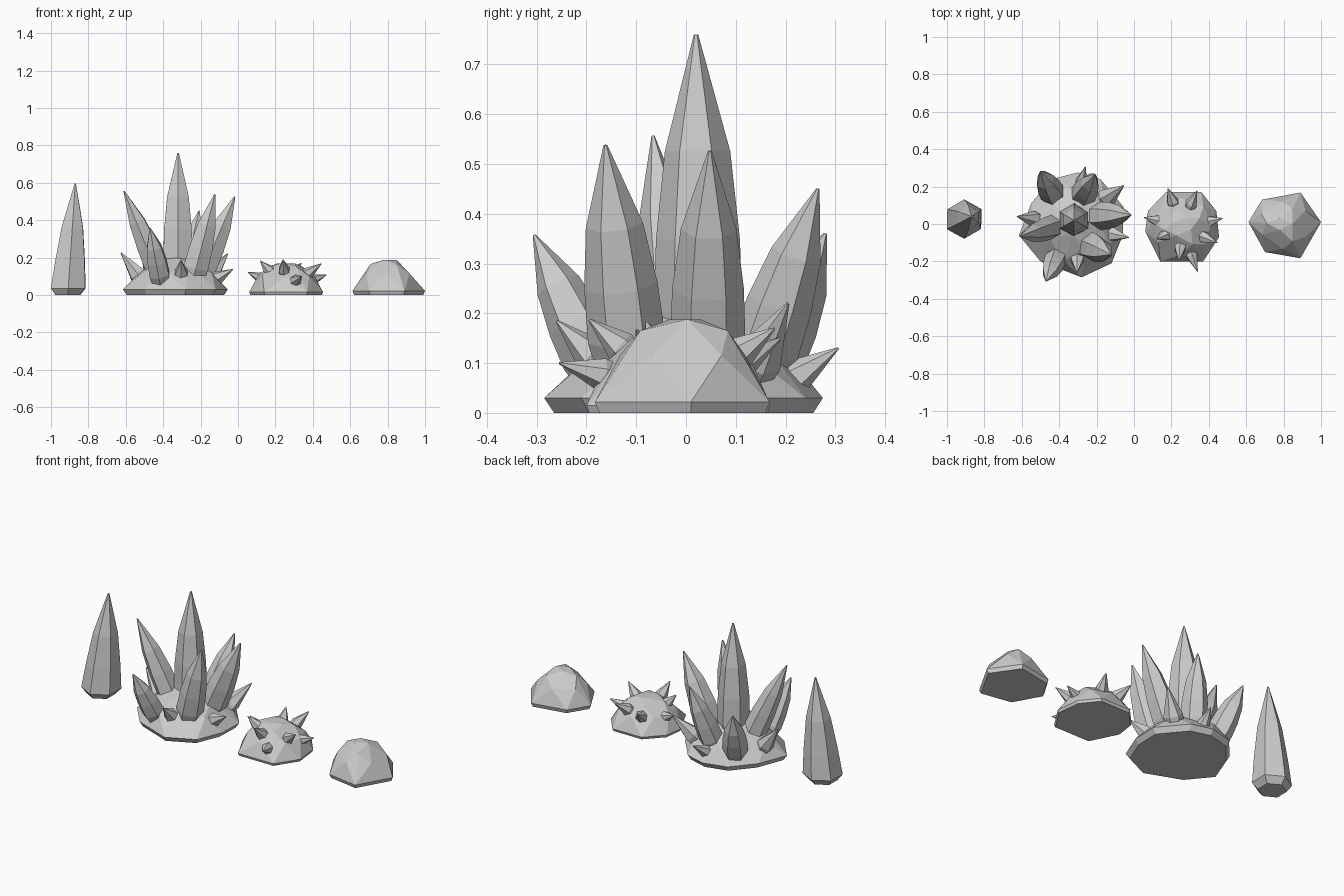
import bpy, bmesh, math, random
from mathutils import Vector

random.seed(4)

if "Cube" in bpy.data.objects:
    bpy.data.objects.remove(bpy.data.objects["Cube"])

stone = bpy.data.materials.new("grey_stone")
stone.use_nodes = True
GREY = (0.6, 0.6, 0.6, 1)
stone.diffuse_color = GREY
stone.node_tree.nodes["Principled BSDF"].inputs["Base Color"].default_value = GREY

# Radius along a crystal, as (fraction of length, fraction of radius)
LONG = [(0, 0.75), (0.2, 1), (0.42, 0.95), (0.67, 0.74), (1, 0.05)]
SHORT = [(0, 0.85), (0.3, 1), (1, 0.06)]
LOOSE = [(0, 0.72), (0.06, 1), (0.3, 0.86), (0.61, 0.62), (1, 0.04)]


def finish(bm, name):
    bmesh.ops.recalc_face_normals(bm, faces=bm.faces)
    mesh = bpy.data.meshes.new(name)
    bm.to_mesh(mesh)
    bm.free()
    mesh.materials.append(stone)
    obj = bpy.data.objects.new(name, mesh)
    bpy.context.collection.objects.link(obj)
    return obj


def crystal(name, root, tip, radius, profile, level=False, jitter=0.07):
    """Six-sided pointed crystal lofted from root to tip."""
    root, tip = Vector(root), Vector(tip)
    axis = Vector((0, 0, 1)) if level else (tip - root).normalized()
    side = axis.cross(Vector((1, 0, 0))).normalized()
    other = axis.cross(side)
    wobble = [1 + random.uniform(-jitter, jitter) for _ in range(6)]
    bm = bmesh.new()
    rings = []
    for along, width in profile:
        centre = root.lerp(tip, along)
        ring = []
        for i in range(6):
            a = math.tau * i / 6
            r = radius * width * wobble[i]
            ring.append(bm.verts.new(centre + r * (side * math.cos(a) + other * math.sin(a))))
        rings.append(ring)
    for low, high in zip(rings, rings[1:]):
        for i in range(6):
            j = (i + 1) % 6
            bm.faces.new((low[i], low[j], high[j], high[i]))
    bm.faces.new(rings[0])
    bm.faces.new(rings[-1])
    return finish(bm, name)


def boulder(name, outline, centre, levels):
    """Faceted dome: hull of shrinking copies of the outline."""
    bm = bmesh.new()
    centre = Vector(centre)
    count = len(outline)
    for height, scale, step, start in levels:
        for k in range(0, count, step):
            # A half start puts the point between two outline corners
            i = int(start)
            p = Vector(outline[(k + i) % count])
            q = Vector(outline[(k + i + 1) % count])
            spot = centre + (p.lerp(q, start - i) - centre) * scale
            bm.verts.new((spot.x, spot.y, height))
    result = bmesh.ops.convex_hull(bm, input=bm.verts)
    loose = [v for v in bm.verts if not v.link_faces]
    bmesh.ops.delete(bm, geom=loose, context="VERTS")
    bmesh.ops.dissolve_limit(bm, angle_limit=math.radians(4),
                             verts=bm.verts, edges=bm.edges)
    return finish(bm, name)


# Loose standing crystal
crystal("loose_crystal", (-0.91, 0.025, 0), (-0.87, 0.04, 0.595), 0.108,
        LOOSE, level=True, jitter=0.04)

# Large rock under the crystal cluster
boulder("cluster_rock",
        [(-0.615, -0.06), (-0.55, 0.11), (-0.44, 0.24), (-0.3, 0.275), (-0.18, 0.24),
         (-0.055, 0.09), (-0.06, -0.06), (-0.12, -0.21), (-0.28, -0.285), (-0.5, -0.2)],
        (-0.335, 0),
        [(0, 0.93, 1, 0), (0.03, 1, 1, 0), (0.115, 0.8, 2, 0.5),
         (0.16, 0.55, 2, 1.5), (0.2, 0.2, 2, 0)])

# Long crystals of the cluster: root, tip, radius
long_crystals = {
    "centre": ((-0.32, 0.02, 0.05), (-0.32, 0.02, 0.76), 0.088),
    "left": ((-0.4, 0, 0.05), (-0.61, -0.066, 0.556), 0.066),
    "front_left": ((-0.41, -0.16, 0.05), (-0.47, -0.305, 0.357), 0.06),
    "front_right": ((-0.25, -0.11, 0.05), (-0.124, -0.162, 0.538), 0.075),
    "right": ((-0.22, 0.045, 0.05), (-0.017, 0.048, 0.526), 0.074),
    "back_left": ((-0.42, 0.14, 0.05), (-0.5, 0.28, 0.36), 0.068),
    "back_right": ((-0.29, 0.13, 0.05), (-0.208, 0.265, 0.45), 0.07),
}
for place, (root, tip, radius) in long_crystals.items():
    crystal("long_crystal_" + place, root, tip, radius, LONG)

# Short crystals round the rim of the cluster: root, tip, radius
short_crystals = [
    ((-0.5, 0.02, 0.06), (-0.625, 0.04, 0.225), 0.048),
    ((-0.15, -0.05, 0.07), (-0.028, -0.072, 0.137), 0.04),
    ((-0.18, 0.12, 0.06), (-0.055, 0.205, 0.22), 0.05),
    ((-0.29, 0.19, 0.05), (-0.26, 0.306, 0.13), 0.036),
    ((-0.305, -0.16, 0.09), (-0.305, -0.26, 0.185), 0.038),
]
for i, (root, tip, radius) in enumerate(short_crystals):
    crystal(f"short_crystal_{i + 1}", root, tip, radius, SHORT)

# Spiky rock
boulder("spiky_rock",
        [(0.06, -0.04), (0.14, -0.2), (0.37, -0.2), (0.455, -0.07),
         (0.44, 0.07), (0.36, 0.17), (0.17, 0.17), (0.075, 0.07)],
        (0.255, -0.015),
        [(0, 0.97, 1, 0), (0.015, 1, 1, 0), (0.1, 0.8, 1, 0.5),
         (0.15, 0.5, 2, 0), (0.168, 0.25, 2, 1)])

spike_tips = [
    (0.18, 0.19, 0.15), (0.337, 0.178, 0.17), (0.474, 0.03, 0.108), (0.445, -0.1, 0.167),
    (0.34, -0.255, 0.1), (0.24, -0.195, 0.188), (0.12, -0.08, 0.182), (0.054, 0.035, 0.122),
]
rock_heart = Vector((0.255, -0.015, 0.03))
for i, tip in enumerate(spike_tips):
    root = Vector(tip).lerp(rock_heart, 0.5)
    crystal(f"rock_spike_{i + 1}", root, tip, 0.033, SHORT)

# Plain rock
boulder("plain_rock",
        [(0.612, 0.01), (0.685, 0.13), (0.89, 0.168), (1, 0.01), (0.89, -0.183), (0.7, -0.15)],
        (0.805, 0),
        [(0, 0.95, 1, 0), (0.022, 1, 1, 0), (0.115, 0.8, 1, 0.5),
         (0.165, 0.5, 2, 0), (0.188, 0.22, 2, 1)])
